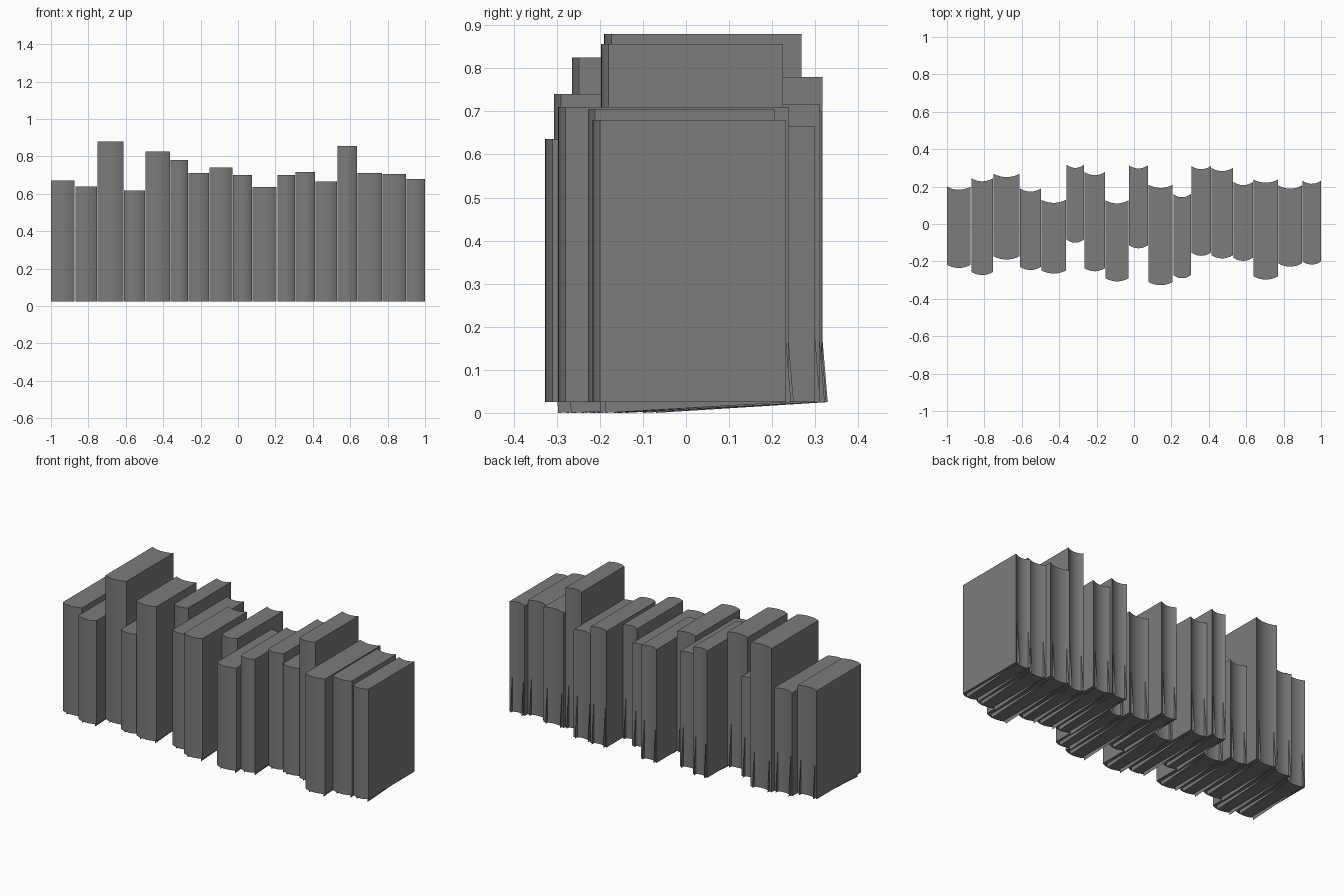
import bpy, bmesh, math

cube = bpy.data.objects.get("Cube")
if cube:
    bpy.data.objects.remove(cube, do_unlink=True)

grey = bpy.data.materials.new("mid grey")
grey.use_nodes = True
colour = (0.2, 0.2, 0.2, 1)
grey.diffuse_color = colour
grey.node_tree.nodes["Principled BSDF"].inputs["Base Color"].default_value = colour

BASE = 0.025    # underside of the books
BULGE = 0.017   # depth of the rounded spine and hollow fore edge
STEPS = 8

# Each book: right edge x, top z, spine y, fore edge y
books = [
    (-0.87, 0.67, -0.235, 0.20), (-0.75, 0.64, -0.273, 0.245),
    (-0.61, 0.88, -0.19, 0.268), (-0.495, 0.617, -0.246, 0.19),
    (-0.36, 0.825, -0.265, 0.13), (-0.265, 0.78, -0.10, 0.317),
    (-0.152, 0.71, -0.253, 0.278), (-0.027, 0.74, -0.307, 0.127),
    (0.078, 0.70, -0.13, 0.314), (0.21, 0.636, -0.327, 0.21),
    (0.307, 0.70, -0.29, 0.16), (0.414, 0.717, -0.17, 0.31),
    (0.532, 0.665, -0.184, 0.30), (0.639, 0.856, -0.197, 0.225),
    (0.773, 0.71, -0.297, 0.238), (0.90, 0.705, -0.228, 0.206),
    (1.0, 0.68, -0.217, 0.232),
]


def arc(x0, x1, y_edge):
    """Shallow curve that dips towards the front between two corners."""
    pts = []
    for i in range(STEPS + 1):
        t = i / STEPS
        pts.append((x0 + (x1 - x0) * t, y_edge - BULGE * math.sin(math.pi * t) ** 0.8))
    return pts


def make_book(name, x0, x1, top, spine, fore):
    bm = bmesh.new()
    # Body: rounded spine in front, hollow page edge behind
    outline = arc(x0, x1, spine + BULGE) + arc(x1, x0, fore)
    face = bm.faces.new([bm.verts.new((x, y, BASE)) for x, y in outline])
    up = bmesh.ops.extrude_face_region(bm, geom=[face])
    raised = [v for v in up["geom"] if isinstance(v, bmesh.types.BMVert)]
    bmesh.ops.translate(bm, verts=raised, vec=(0, 0, top - BASE))
    bmesh.ops.recalc_face_normals(bm, faces=bm.faces)
    # Thin leaves leaning slightly out at the foot of the book
    for t in (0.12, 0.85):
        x = x0 + (x1 - x0) * t
        corners = [(spine + 0.03, 0), (fore + 0.012, BASE),
                   (fore - 0.015, 0.35), (spine + 0.015, 0.33)]
        bm.faces.new([bm.verts.new((x, y, z)) for y, z in corners])
    mesh = bpy.data.meshes.new(name)
    bm.to_mesh(mesh)
    bm.free()
    mesh.materials.append(grey)
    obj = bpy.data.objects.new(name, mesh)
    bpy.context.collection.objects.link(obj)
    bpy.ops.object.select_all(action='DESELECT')
    obj.select_set(True)
    bpy.context.view_layer.objects.active = obj
    bpy.ops.object.shade_smooth_by_angle(angle=math.radians(30))


# Row of books standing side by side
left = -1.0
for n, (right, top, spine, fore) in enumerate(books, 1):
    gap = 0.003 if n < len(books) else 0
    make_book(f"book_{n}", left, right - gap, top, spine, fore)
    left = right
